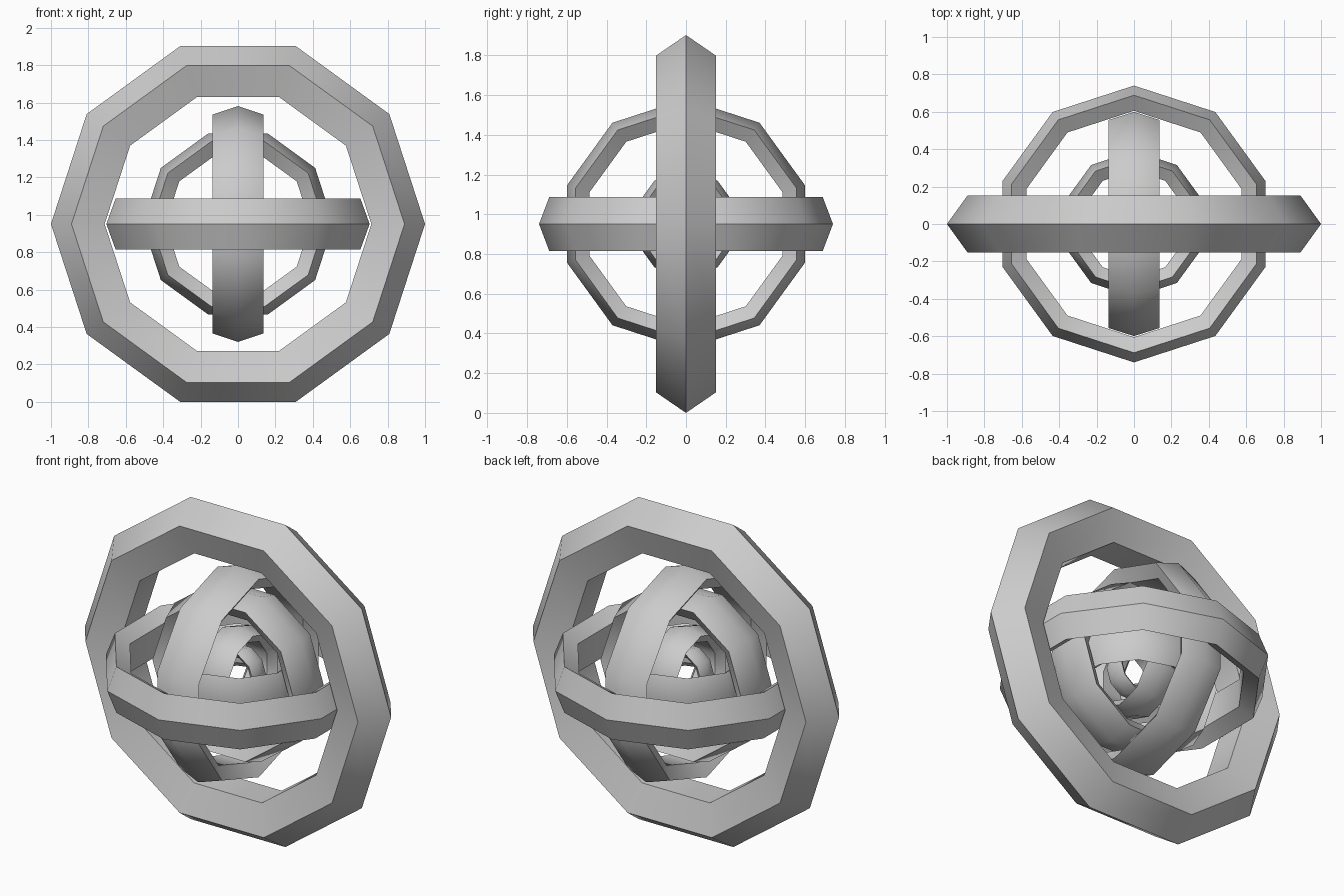
import bpy, bmesh
from math import sin, cos, pi, radians
from mathutils import Matrix

cube = bpy.data.objects.get("Cube")
if cube:
    bpy.data.objects.remove(cube, do_unlink=True)

CENTRE_Z = 0.951
SIDES, PROFILE = 10, 5

grey = bpy.data.materials.new("plain_grey")
grey.use_nodes = True
COLOUR = (0.6, 0.6, 0.6, 1)
grey.diffuse_color = COLOUR
grey.node_tree.nodes["Principled BSDF"].inputs["Base Color"].default_value = COLOUR

# Ring axis directions; each keeps two corners on its main line
TURNS = {
    "y": Matrix.Rotation(radians(90), 4, "X"),
    "z": Matrix.Rotation(radians(90), 4, "Z"),
    "x": Matrix.Rotation(radians(90), 4, "Y"),
}


def ring(name, axis, outer, thick, half_width):
    """Ten-sided ring with a five-sided section, ridge outward."""
    bm = bmesh.new()
    r = thick / (1 + cos(pi / PROFILE))
    loops = []
    for i in range(SIDES):
        a = 2 * pi * i / SIDES
        loop = []
        for j in range(PROFILE):
            b = 2 * pi * j / PROFILE
            d = outer - r + r * cos(b)
            h = half_width * sin(b) / sin(2 * pi / PROFILE)
            loop.append(bm.verts.new((d * cos(a), d * sin(a), h)))
        loops.append(loop)
    for i in range(SIDES):
        p, q = loops[i], loops[(i + 1) % SIDES]
        for j in range(PROFILE):
            k = (j + 1) % PROFILE
            bm.faces.new((p[j], q[j], q[k], p[k]))
    bmesh.ops.recalc_face_normals(bm, faces=bm.faces)
    mesh = bpy.data.meshes.new(name)
    bm.transform(TURNS[axis])
    bm.to_mesh(mesh)
    bm.free()
    mesh.materials.append(grey)
    obj = bpy.data.objects.new(name, mesh)
    obj.location.z = CENTRE_Z
    bpy.context.collection.objects.link(obj)
    # Smooth along the ring, sharp across the ridges
    bpy.ops.object.select_all(action="DESELECT")
    obj.select_set(True)
    bpy.context.view_layer.objects.active = obj
    bpy.ops.object.shade_smooth_by_angle(angle=radians(38))


# Large frame ring, then the nested gimbal rings
ring("outer_ring", "y", 1.0, 0.287, 0.152)
ring("horizontal_ring", "z", 0.74, 0.135, 0.136)
ring("upright_ring", "x", 0.63, 0.118, 0.136)
ring("facing_ring", "y", 0.51, 0.122, 0.136)
ring("inner_horizontal_ring", "z", 0.39, 0.105, 0.125)
ring("inner_upright_ring", "x", 0.27, 0.08, 0.10)
ring("core_ring", "y", 0.16, 0.05, 0.06)
